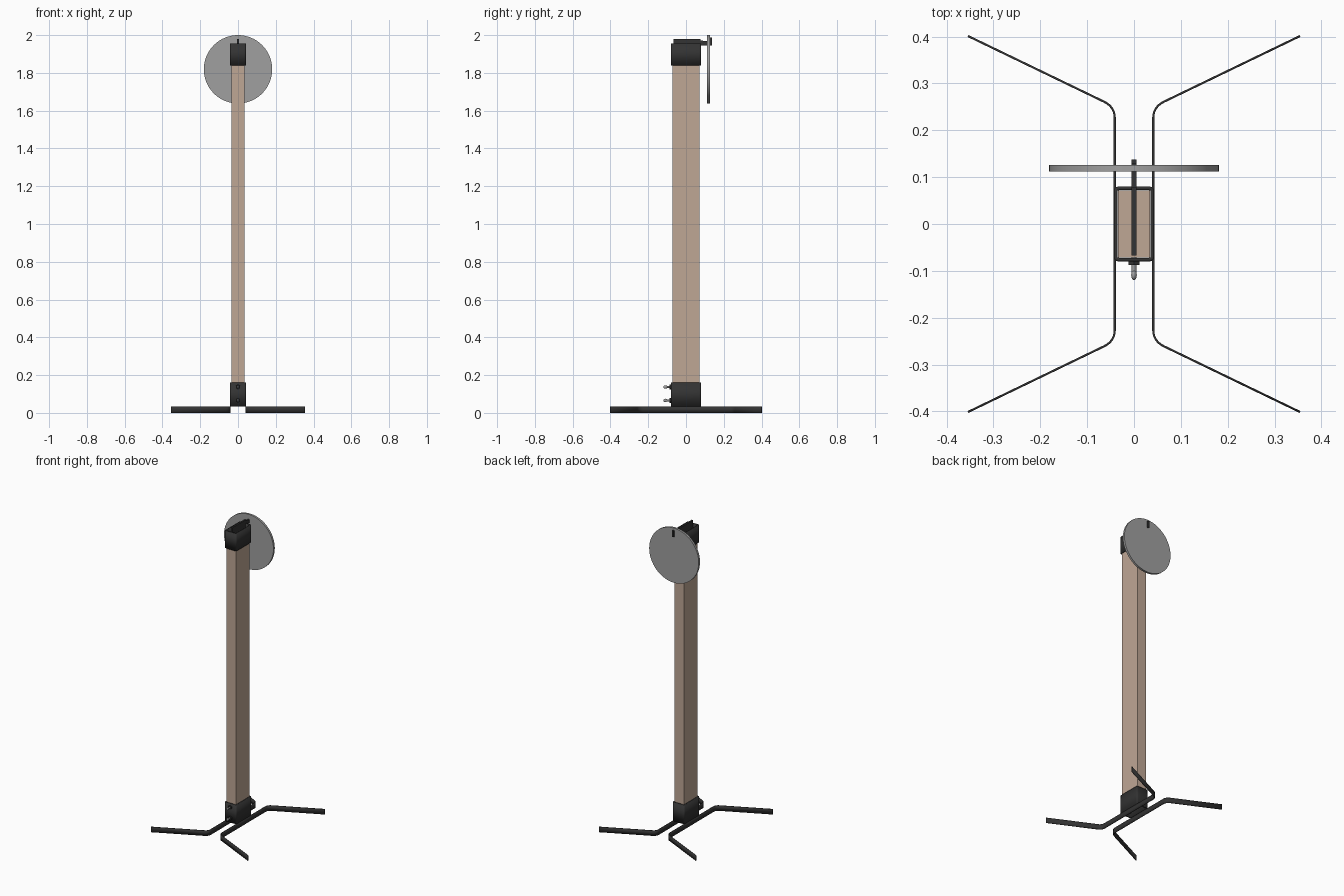
import bpy, bmesh, math
from mathutils import Matrix, Vector

cube = bpy.data.objects.get("Cube")
if cube:
    bpy.data.objects.remove(cube, do_unlink=True)


def material(name, rgb):
    m = bpy.data.materials.new(name)
    m.use_nodes = True
    m.diffuse_color = (*rgb, 1)
    m.node_tree.nodes["Principled BSDF"].inputs["Base Color"].default_value = (*rgb, 1)
    return m


WOOD = material("pale wood", (0.52, 0.385, 0.30))
BLACK = material("black steel", (0.033, 0.033, 0.033))
STEEL = material("grey steel", (0.35, 0.35, 0.35))


def finish(name, bm, mat, smooth=False):
    bmesh.ops.recalc_face_normals(bm, faces=bm.faces)
    mesh = bpy.data.meshes.new(name)
    bm.to_mesh(mesh)
    bm.free()
    mesh.materials.append(mat)
    ob = bpy.data.objects.new(name, mesh)
    bpy.context.collection.objects.link(ob)
    if smooth:
        bpy.ops.object.select_all(action='DESELECT')
        ob.select_set(True)
        bpy.context.view_layer.objects.active = ob
        bpy.ops.object.shade_smooth_by_angle(angle=math.radians(35))
    return ob


def box_mesh(size, centre):
    bm = bmesh.new()
    bmesh.ops.create_cube(bm, size=1)
    bmesh.ops.scale(bm, vec=size, verts=bm.verts)
    bmesh.ops.translate(bm, vec=centre, verts=bm.verts)
    return bm


def cylinder_y(name, radius, y0, y1, z, sides, mat):
    bm = bmesh.new()
    place = Matrix.Translation((0, (y0 + y1) / 2, z)) @ Matrix.Rotation(math.pi / 2, 4, 'X')
    bmesh.ops.create_cone(bm, cap_ends=True, segments=sides, radius1=radius,
                          radius2=radius, depth=y1 - y0, matrix=place)
    return finish(name, bm, mat, smooth=sides > 6)


def sleeve(name, z0, z1):
    # Open rectangular tube with rounded corners
    bm = box_mesh((0.086, 0.16, z1 - z0), (0, 0, (z0 + z1) / 2))
    caps = [f for f in bm.faces if abs(f.normal.z) > 0.5]
    bmesh.ops.delete(bm, geom=caps, context='FACES_ONLY')
    upright = [e for e in bm.edges
               if abs(e.verts[0].co.z - e.verts[1].co.z) > 0.01]
    bmesh.ops.bevel(bm, geom=upright, offset=0.01, segments=4, profile=0.5, affect='EDGES')
    ob = finish(name, bm, BLACK, smooth=True)
    wall = ob.modifiers.new("wall", 'SOLIDIFY')
    wall.thickness = 0.008
    wall.offset = -1


def leg(name, side):
    # Flat bar bent outward at both ends
    a, b, c = Vector((0.064, 0.261)), Vector((0.041, 0.25)), Vector((0.041, 0.226))
    bend = [a * (1 - t) ** 2 + b * 2 * t * (1 - t) + c * t * t
            for t in (i / 6 for i in range(7))]
    half = [Vector((0.354, 0.401))] + bend
    path = half + [Vector((p.x, -p.y)) for p in reversed(half)]
    bm = bmesh.new()
    rows = [[bm.verts.new((side * p.x, p.y, z)) for z in (0, 0.035)] for p in path]
    for r, s in zip(rows, rows[1:]):
        bm.faces.new((r[0], s[0], s[1], r[1]))
    ob = finish(name, bm, BLACK, smooth=True)
    bar = ob.modifiers.new("bar", 'SOLIDIFY')
    bar.thickness = 0.0045
    bar.offset = 0


# Post and its two steel sleeves
finish("wooden_post", box_mesh((0.069, 0.143, 1.80), (0, 0, 1.0)), WOOD)
sleeve("base_sleeve", 0.035, 0.16)
sleeve("top_sleeve", 1.84, 1.955)

# Base legs
leg("left_leg", 1)
leg("right_leg", -1)

# Hanger plate with a notch that holds the disc
profile = [(-0.067, 1.90), (-0.067, 1.98), (0.078, 1.98), (0.078, 1.972),
           (0.105, 1.968), (0.128, 1.968), (0.128, 1.987), (0.138, 1.987),
           (0.138, 1.945), (0.07, 1.945), (0.07, 1.90)]
bm = bmesh.new()
face = bm.faces.new([bm.verts.new((-0.005, y, z)) for y, z in profile])
new = bmesh.ops.extrude_face_region(bm, geom=[face])["geom"]
bmesh.ops.translate(bm, vec=(0.01, 0, 0),
                    verts=[v for v in new if isinstance(v, bmesh.types.BMVert)])
finish("hanger_hook", bm, BLACK)

# Target disc
cylinder_y("target_disc", 0.181, 0.112, 0.126, 1.819, 64, STEEL)

# Clamp screws on the base sleeve
for label, z in (("lower", 0.066), ("upper", 0.137)):
    cylinder_y(label + "_nut", 0.013, -0.088, -0.078, z, 6, BLACK)
    cylinder_y(label + "_screw", 0.005, -0.105, -0.07, z, 16, STEEL)
    bm = bmesh.new()
    bmesh.ops.create_uvsphere(bm, u_segments=16, v_segments=10, radius=1)
    bmesh.ops.scale(bm, vec=(0.006, 0.011, 0.009), verts=bm.verts)
    bmesh.ops.translate(bm, vec=(0, -0.109, z), verts=bm.verts)
    finish(label + "_thumb_grip", bm, STEEL, smooth=True)
